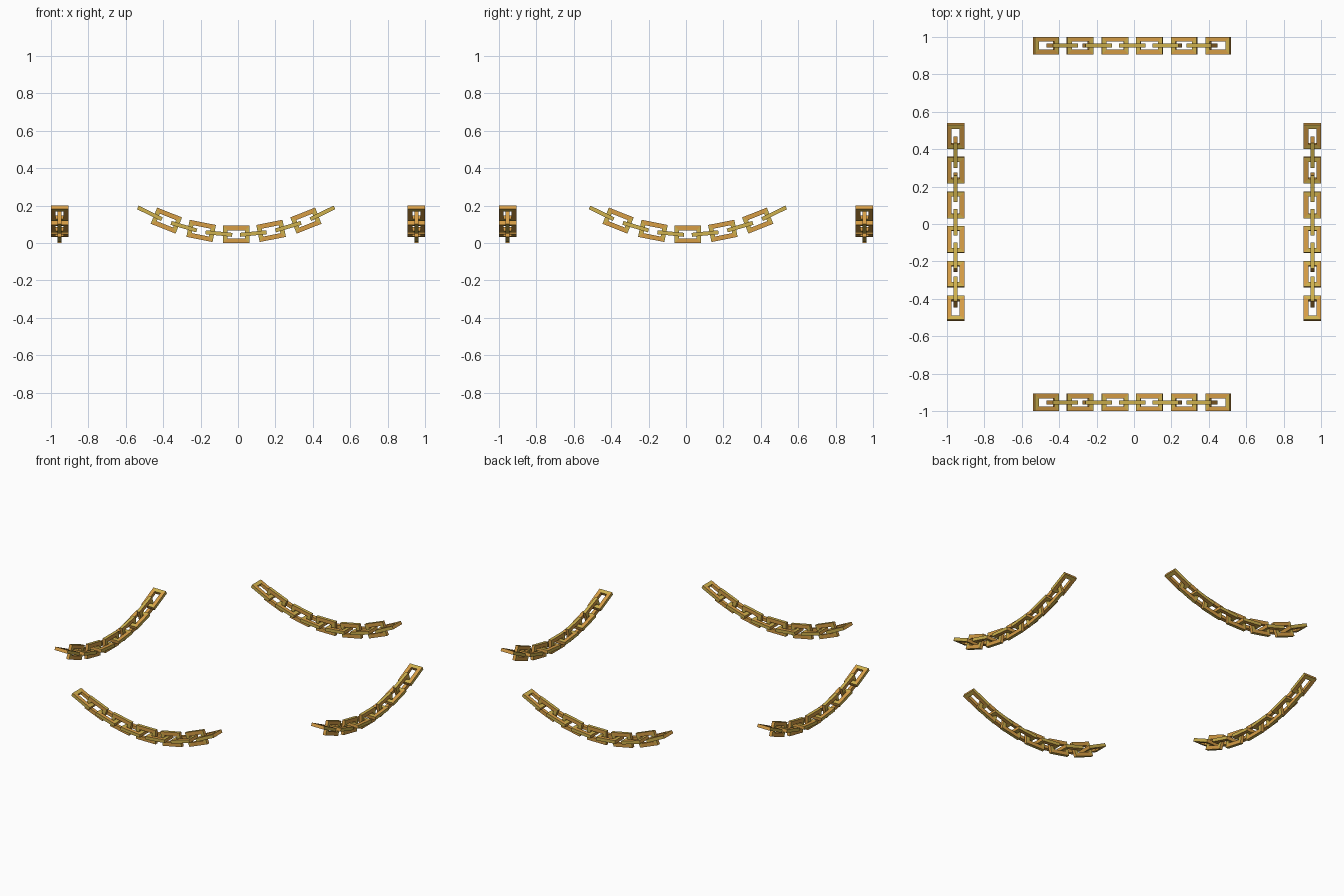
import bpy, bmesh, math
from mathutils import Matrix, Vector

if "Cube" in bpy.data.objects:
    bpy.data.objects.remove(bpy.data.objects["Cube"])

COLOURS = {"yellow gold": (0.62, 0.44, 0.075, 1), "orange gold": (0.68, 0.34, 0.06, 1)}
MATERIALS = []
for label, rgba in COLOURS.items():
    mat = bpy.data.materials.new(label)
    mat.diffuse_color = rgba
    mat.use_nodes = True
    mat.node_tree.nodes["Principled BSDF"].inputs["Base Color"].default_value = mat.diffuse_color
    MATERIALS.append(mat)
YELLOW, ORANGE = 0, 1

LENGTH, WIDTH, BAR, THICK = 0.143, 0.093, 0.025, 0.021
SAG = 0.53                      # parabola factor of the hanging curve
OFFSETS = [0, 0.092, 0.187, 0.279, 0.373, 0.461]


def add_link(bm, matrix):
    """One rectangular link: a square-section frame lying in local xy."""
    rings = []
    for inset, z in ((0, -1), (0, 1), (BAR, 1), (BAR, -1)):
        hx, hy = LENGTH / 2 - inset, WIDTH / 2 - inset
        rings.append([bm.verts.new(matrix @ Vector((sx * hx, sy * hy, z * THICK / 2)))
                      for sx, sy in ((-1, -1), (1, -1), (1, 1), (-1, 1))])
    for r in range(4):
        a, b = rings[r], rings[(r + 1) % 4]
        for i in range(4):
            j = (i + 1) % 4
            f = bm.faces.new((a[i], a[j], b[j], b[i]))
            long_bar = i % 2 == 0
            # outer long edges and short-bar faces are yellow, the rest orange
            if r == 0:
                f.material_index = YELLOW if long_bar else ORANGE
            elif r == 2:
                f.material_index = ORANGE
            else:
                f.material_index = ORANGE if long_bar else YELLOW


def add_chain(name, location, turn):
    """Hanging chain of eleven links, alternately upright and flat."""
    bm = bmesh.new()
    for n in range(-5, 6):
        x = math.copysign(OFFSETS[abs(n)], n)
        z = WIDTH / 2 + SAG * x * x
        tilt = math.atan(2 * SAG * x)
        roll = math.pi / 2 if n % 2 == 0 else 0
        add_link(bm, Matrix.Translation((x - 0.01, 0, z))
                 @ Matrix.Rotation(-tilt, 4, 'Y') @ Matrix.Rotation(roll, 4, 'X'))
    bmesh.ops.recalc_face_normals(bm, faces=bm.faces)
    mesh = bpy.data.meshes.new(name)
    bm.to_mesh(mesh)
    bm.free()
    for mat in MATERIALS:
        mesh.materials.append(mat)
    ob = bpy.data.objects.new(name, mesh)
    ob.location = location
    ob.rotation_euler.z = turn
    bpy.context.collection.objects.link(ob)


# Four chains around a square
EDGE = 1 - WIDTH / 2
add_chain("front_chain", (0, -EDGE, 0), 0)
add_chain("back_chain", (0, EDGE, 0), 0)
add_chain("left_chain", (-EDGE, 0, 0), -math.pi / 2)
add_chain("right_chain", (EDGE, 0, 0), -math.pi / 2)
